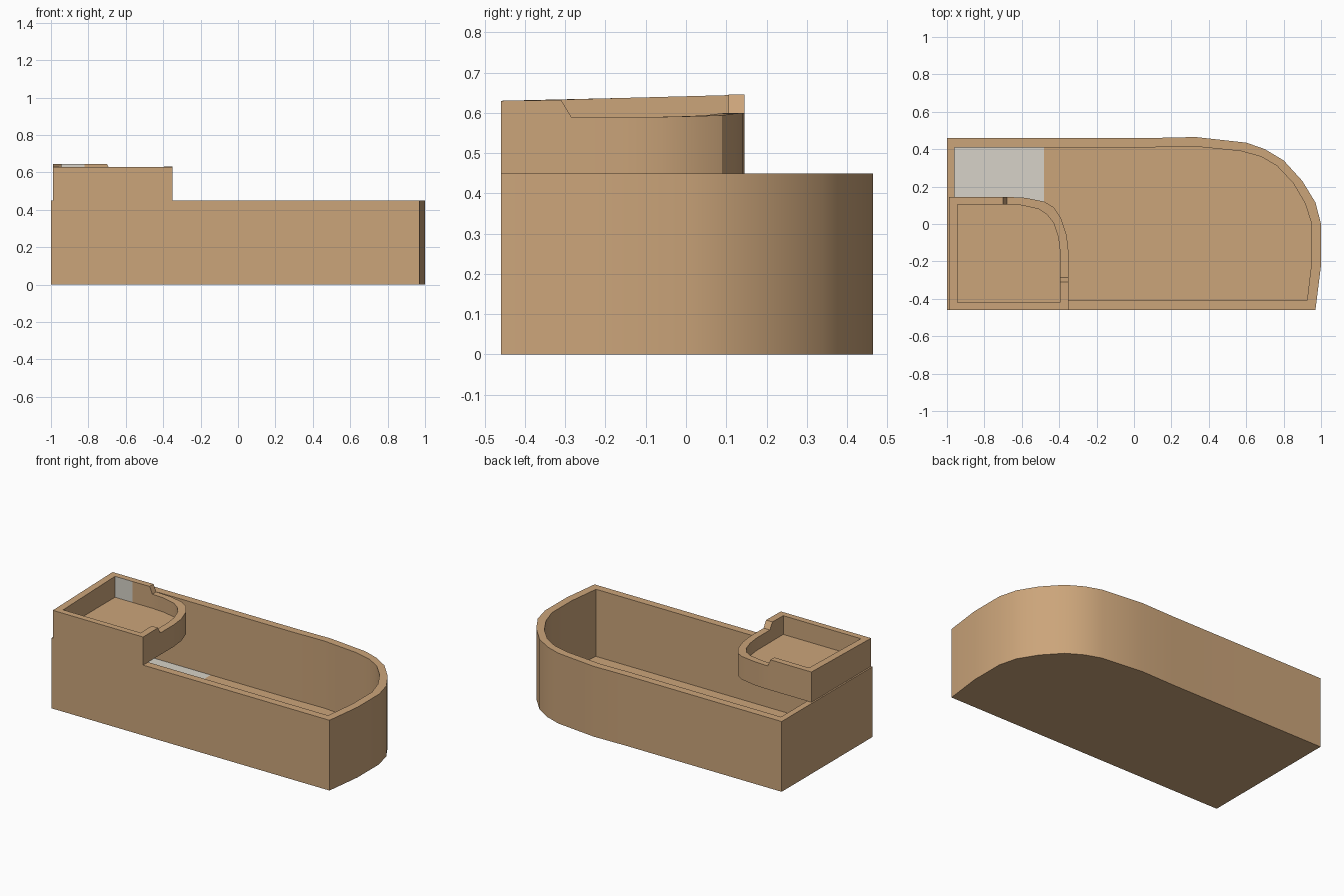
import bpy, bmesh, math

if "Cube" in bpy.data.objects:
    bpy.data.objects.remove(bpy.data.objects["Cube"])


def material(name, rgb):
    m = bpy.data.materials.new(name)
    m.diffuse_color = (*rgb, 1)
    m.use_nodes = True
    m.node_tree.nodes["Principled BSDF"].inputs["Base Color"].default_value = m.diffuse_color
    return m


TAN = material("warm tan", (0.60, 0.375, 0.195))
GREY = material("pale grey", (0.68, 0.65, 0.58))


def tub(name, outer, inner, tops, base, floor, is_grey, cut_x=None):
    """Hollow tub: matching outer and inner outlines, rim height per point."""
    bm = bmesh.new()
    n = len(outer)
    ob = [bm.verts.new((x, y, base)) for x, y in outer]
    ot = [bm.verts.new((x, y, t)) for (x, y), t in zip(outer, tops)]
    it = [bm.verts.new((x, y, t)) for (x, y), t in zip(inner, tops)]
    ib = [bm.verts.new((x, y, floor)) for x, y in inner]
    for i in range(n):
        j = (i + 1) % n
        for a, b in ((ob, ot), (ot, it), (it, ib)):
            bm.faces.new((a[i], a[j], b[j], b[i]))
    bm.faces.new(ob[::-1])
    floor_face = bm.faces.new(ib)
    # split the floor where its colour changes
    if cut_x is not None:
        bmesh.ops.bisect_plane(bm, geom=[floor_face, *floor_face.edges, *floor_face.verts],
                               plane_co=(cut_x, 0, 0), plane_no=(1, 0, 0))
    bmesh.ops.recalc_face_normals(bm, faces=bm.faces)
    for f in bm.faces:
        f.material_index = int(is_grey(f.calc_center_median(), f.normal))
    me = bpy.data.meshes.new(name)
    bm.to_mesh(me)
    bm.free()
    ob_ = bpy.data.objects.new(name, me)
    me.materials.append(TAN)
    me.materials.append(GREY)
    bpy.context.collection.objects.link(ob_)
    bpy.ops.object.select_all(action='DESELECT')
    ob_.select_set(True)
    bpy.context.view_layer.objects.active = ob_
    bpy.ops.object.shade_smooth_by_angle(angle=math.radians(25))


# large basin: square left end, rounded back right corner
big_outer = [(-1, -.46), (.97, -.46), (1, -.22), (1, 0), (.97, .115), (.90, .23), (.80, .34),
             (.70, .40), (.60, .435), (.33, .465), (.1, .46), (-1, .46)]
big_inner = [(-.96, -.41), (.925, -.41), (.95, -.20), (.95, 0), (.915, .11), (.85, .22), (.765, .31),
             (.68, .36), (.57, .39), (.32, .415), (.1, .41), (-.96, .41)]
tub("large_basin", big_outer, big_inner, [.45] * len(big_outer), 0, .02,
    lambda c, n: n.z > .9 and c.z < .1 and c.x < -.48, cut_x=-.48)

# small basin on the front left corner, its rim lowered around the curve
small_outer = [(-.99, -.46), (-.35, -.46), (-.35, -.31), (-.35, -.285), (-.35, -.15), (-.36, -.06),
               (-.39, .03), (-.43, .09), (-.48, .12), (-.58, .14), (-.68, .145), (-.70, .145),
               (-.82, .145), (-.99, .145)]
small_inner = [(-.945, -.42), (-.395, -.42), (-.395, -.31), (-.395, -.285), (-.395, -.15), (-.405, -.07),
               (-.43, .005), (-.465, .05), (-.51, .08), (-.60, .10), (-.68, .105), (-.70, .105),
               (-.82, .105), (-.945, .105)]
small_tops = [.63, .63, .632, .59, .59, .59, .592, .594, .598, .60, .60, .645, .644, .644]
tub("small_basin", small_outer, small_inner, small_tops, .45, .51,
    lambda c, n: n.y < -.9 and c.y > .05 and c.x < -.82)
